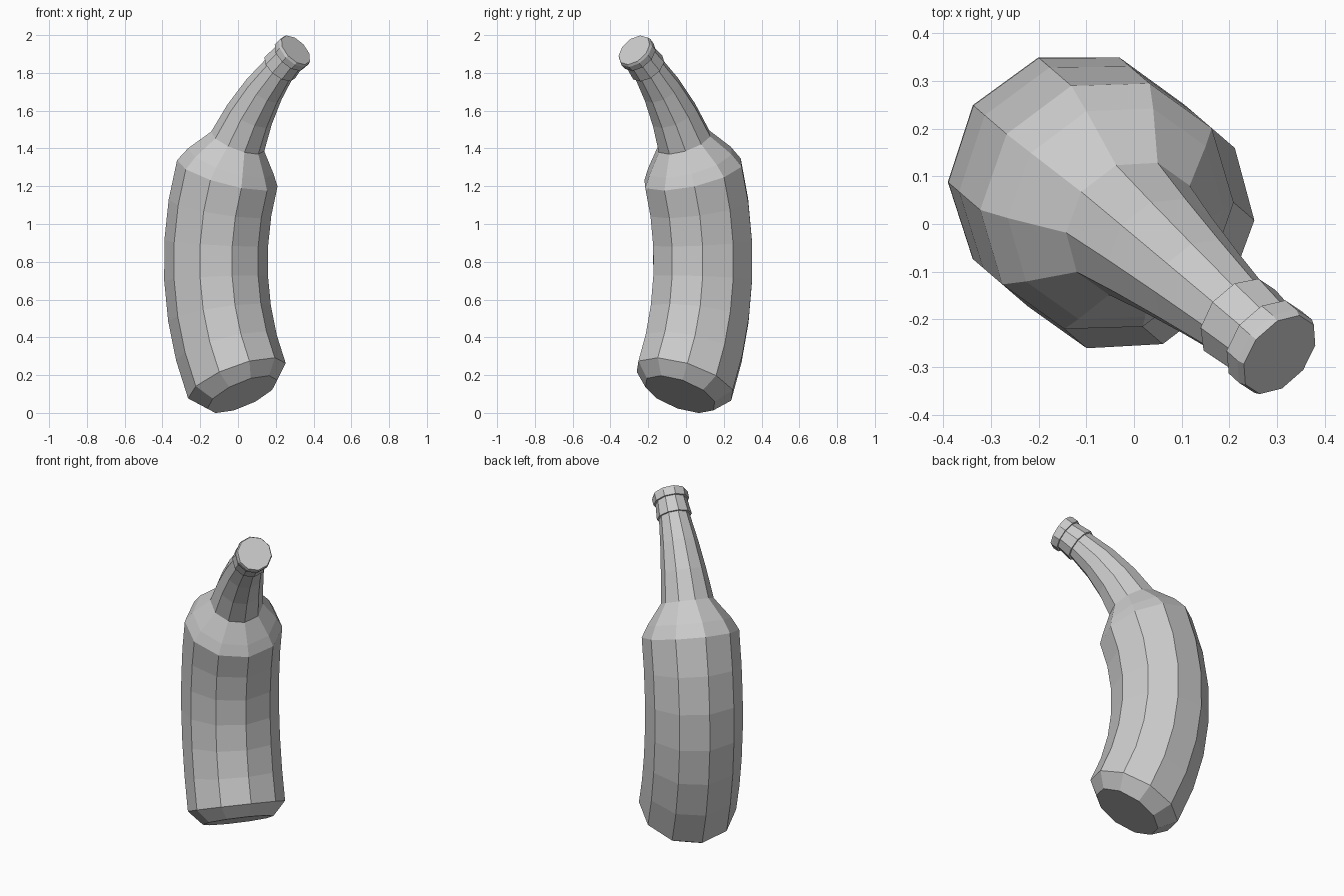
import bpy
import bmesh
from math import cos, sin, radians, pi, ceil
from mathutils import Vector, Matrix

if "Cube" in bpy.data.objects:
    bpy.data.objects.remove(bpy.data.objects["Cube"], do_unlink=True)

SIDES = 10
BEND_RADIUS = 1.408
MIDDLE = Vector((-0.118, 0.09, 0.798))      # where the bent axis is upright
LEAN = Vector((0.758, -0.652, 0)).normalized()
HINGE = Vector((0, 0, 1)).cross(LEAN)
MAX_STEP = 7.7                              # largest bend per ring, in degrees

grey = bpy.data.materials.new("plain grey")
grey.use_nodes = True
colour = (0.6, 0.6, 0.6, 1)
grey.diffuse_color = colour
grey.node_tree.nodes["Principled BSDF"].inputs["Base Color"].default_value = colour


def bent_ring(bm, degrees, radius):
    """Ring of vertices across the bent axis at the given bend angle."""
    a = radians(degrees)
    centre = MIDDLE + LEAN * BEND_RADIUS * (1 - cos(a)) + Vector((0, 0, BEND_RADIUS * sin(a)))
    turn = Matrix.Rotation(a, 3, HINGE)
    ring = []
    for i in range(SIDES):
        t = 2 * pi * i / SIDES
        ring.append(bm.verts.new(centre + turn @ Vector((radius * cos(t), radius * sin(t), 0))))
    return ring


def bent_lathe(name, profile):
    """Closed faceted solid from (bend angle, radius) pairs."""
    bm = bmesh.new()
    rings = [bent_ring(bm, *profile[0])]
    for (a0, r0), (a1, r1) in zip(profile, profile[1:]):
        steps = max(1, ceil((a1 - a0) / MAX_STEP))
        for k in range(1, steps + 1):
            f = k / steps
            rings.append(bent_ring(bm, a0 + (a1 - a0) * f, r0 + (r1 - r0) * f))
    for low, high in zip(rings, rings[1:]):
        for i in range(SIDES):
            j = (i + 1) % SIDES
            bm.faces.new((low[i], low[j], high[j], high[i]))
    bm.faces.new(rings[0][::-1])
    bm.faces.new(rings[-1])
    bmesh.ops.recalc_face_normals(bm, faces=bm.faces)
    mesh = bpy.data.meshes.new(name)
    bm.to_mesh(mesh)
    bm.free()
    mesh.materials.append(grey)
    obj = bpy.data.objects.new(name, mesh)
    bpy.context.collection.objects.link(obj)
    return obj


# Chamfered base, straight body, shoulder and tapering neck
bent_lathe("bottle_body", [(-29.8, 0.2), (-26.5, 0.275), (19.5, 0.275),
                           (22.3, 0.237), (27, 0.15), (47.2, 0.087)])
# Collar around the neck
bent_lathe("neck_collar", [(47, 0.1), (51, 0.09)])
# Cap on the mouth
bent_lathe("bottle_cap", [(50.8, 0.102), (52.3, 0.103), (52.9, 0.097)])
